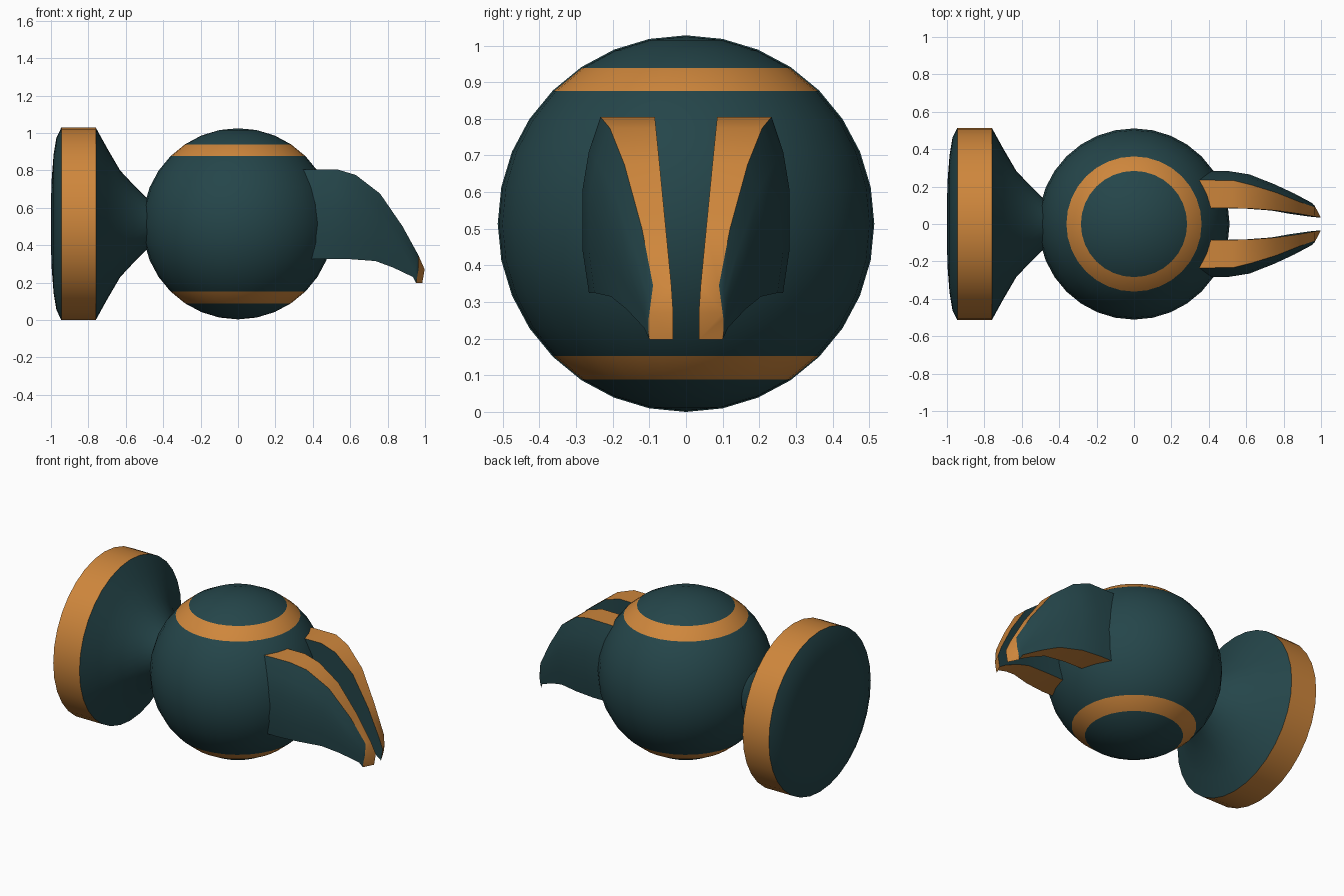
import bpy, bmesh, math

if "Cube" in bpy.data.objects:
    bpy.data.objects.remove(bpy.data.objects["Cube"])

CZ = 0.514  # height of the common axis


def material(name, rgb):
    m = bpy.data.materials.new(name)
    m.diffuse_color = (*rgb, 1)
    m.use_nodes = True
    m.node_tree.nodes["Principled BSDF"].inputs["Base Color"].default_value = m.diffuse_color
    return m


TEAL = material("dark_teal", (0.018, 0.06, 0.068))
ORANGE = material("orange", (0.62, 0.24, 0.045))


def finish(name, bm, angle=35):
    bmesh.ops.recalc_face_normals(bm, faces=bm.faces)
    me = bpy.data.meshes.new(name)
    bm.to_mesh(me)
    bm.free()
    me.materials.append(TEAL)
    me.materials.append(ORANGE)
    ob = bpy.data.objects.new(name, me)
    bpy.context.collection.objects.link(ob)
    bpy.ops.object.select_all(action='DESELECT')
    ob.select_set(True)
    bpy.context.view_layer.objects.active = ob
    bpy.ops.object.shade_smooth_by_angle(angle=math.radians(angle))
    return ob


def loft(bm, rings, orange_spans):
    """Bridge closed rings of points; orange_spans(i, j) picks the colour."""
    vs = [[bm.verts.new(p) for p in r] for r in rings]
    n = len(vs[0])
    for i in range(len(vs) - 1):
        for j in range(n):
            k = (j + 1) % n
            f = bm.faces.new((vs[i][j], vs[i][k], vs[i + 1][k], vs[i + 1][j]))
            f.material_index = int(orange_spans(i, j))
    return bm.faces.new(vs[0]), bm.faces.new(vs[-1])


# Ball body with an orange band near each pole
bm = bmesh.new()
bmesh.ops.create_uvsphere(bm, u_segments=32, v_segments=16, radius=0.511)
for f in bm.faces:
    if 0.37 < abs(f.calc_center_median().z) < 0.42:
        f.material_index = 1
body = finish("ball_body", bm)
body.location.z = CZ

# Flared round base on the left, turned around the x axis
profile = [(-1.0, 0.12), (-0.996, 0.24), (-0.986, 0.37), (-0.971, 0.46),
           (-0.945, 0.514), (-0.76, 0.514), (-0.70, 0.405),
           (-0.63, 0.285), (-0.56, 0.21), (-0.487, 0.137), (-0.40, 0.09)]
SEG = 32
rings = [[(x, r * math.sin(2 * math.pi * k / SEG), CZ + r * math.cos(2 * math.pi * k / SEG))
          for k in range(SEG)] for x, r in profile]
bm = bmesh.new()
loft(bm, rings, lambda i, j: i == 4)
finish("flared_base", bm)

# Curved claw: top x,z / bottom x,z / inner, top-outer, widest, bottom-outer y
stations = [
    (0.32, 0.803, 0.32, 0.325, 0.085, 0.235, 0.283, 0.265),
    (0.53, 0.805, 0.47, 0.325, 0.085, 0.233, 0.283, 0.265),
    (0.63, 0.775, 0.60, 0.325, 0.082, 0.208, 0.265, 0.250),
    (0.76, 0.675, 0.735, 0.315, 0.072, 0.168, 0.213, 0.205),
    (0.88, 0.500, 0.83, 0.280, 0.055, 0.120, 0.162, 0.162),
    (0.965, 0.345, 0.935, 0.230, 0.040, 0.090, 0.112, 0.115),
    (0.998, 0.270, 0.985, 0.198, 0.035, 0.100, 0.103, 0.100),
]


def claw_section(i, tx, tz, bx, bz, inner, top, wide, low):
    back = 0.033 if i == len(stations) - 1 else 0  # slanted tip

    def point(t, y, dx=0.0):
        return (tx + (bx - tx) * t - dx, y, tz + (bz - tz) * t)
    return [point(0, inner), point(0, top, back),
            point(0.2, top + (wide - top) * 0.65, back),
            point(0.42, wide, back), point(0.75, wide, back),
            point(1, low, back), point(1, inner)]


bm = bmesh.new()
caps = loft(bm, [claw_section(i, *s) for i, s in enumerate(stations)],
            lambda i, j: j in (0, 5))
caps[1].material_index = 1
claw = finish("claws", bm)
mirror = claw.modifiers.new("mirror", 'MIRROR')
mirror.use_axis = (False, True, False)
